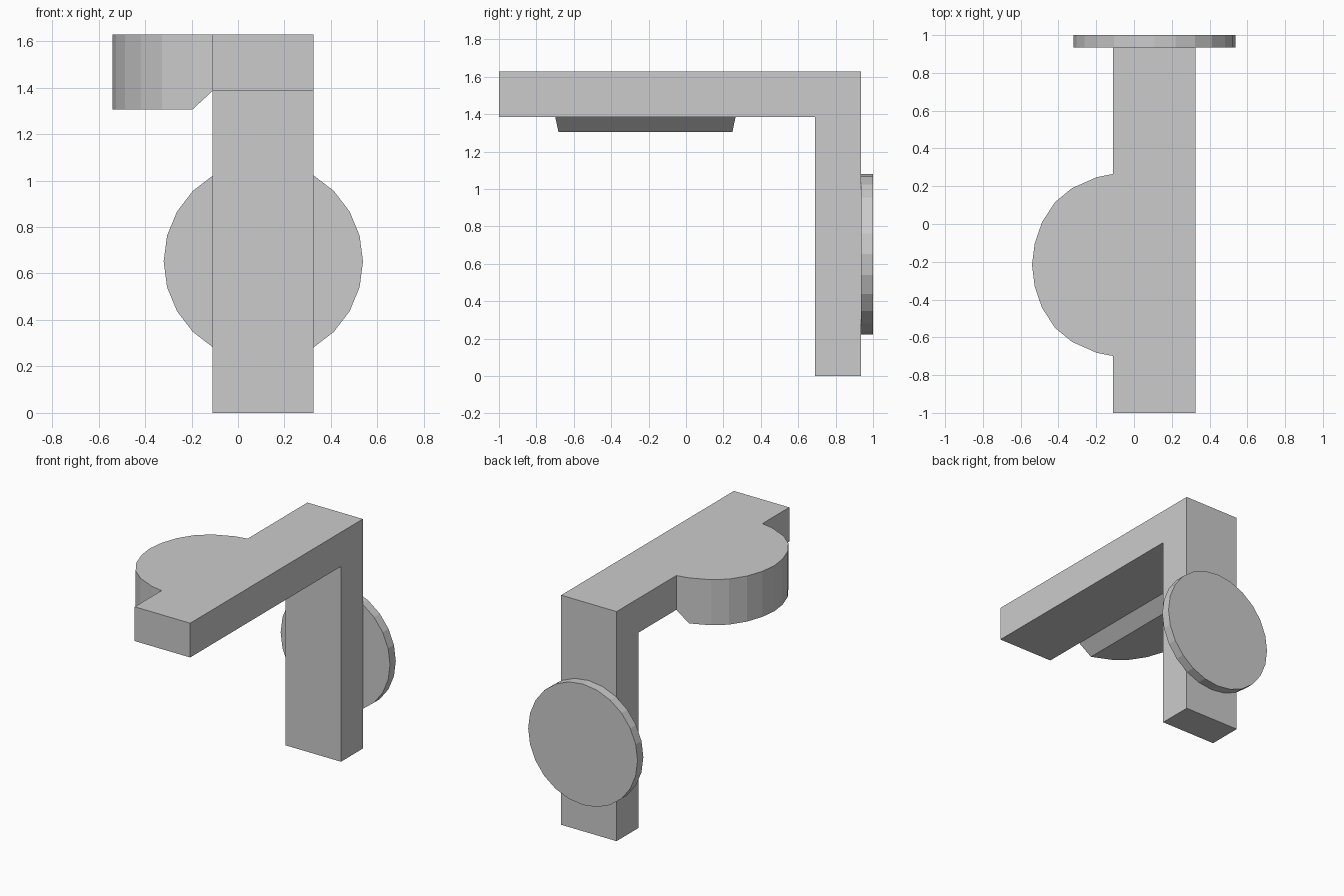
import bpy, bmesh, math

if "Cube" in bpy.data.objects:
    bpy.data.objects.remove(bpy.data.objects["Cube"])


def new_object(name, bm):
    bmesh.ops.recalc_face_normals(bm, faces=bm.faces)
    mesh = bpy.data.meshes.new(name)
    bm.to_mesh(mesh)
    bm.free()
    obj = bpy.data.objects.new(name, mesh)
    bpy.context.collection.objects.link(obj)
    return obj


def loft(name, ring_a, ring_b):
    """Closed solid between two matching rings."""
    bm = bmesh.new()
    a = [bm.verts.new(p) for p in ring_a]
    b = [bm.verts.new(p) for p in ring_b]
    n = len(a)
    for i in range(n):
        j = (i + 1) % n
        bm.faces.new((a[i], a[j], b[j], b[i]))
    bm.faces.new(a)
    bm.faces.new(b)
    return new_object(name, bm)


# L-shaped bracket: top beam and rear post in one profile (y, z)
X0, X1 = -0.11, 0.325
profile = [(-1, 1.628), (-1, 1.385), (0.69, 1.385), (0.69, 0), (0.935, 0), (0.935, 1.628)]
loft("bracket", [(X0, y, z) for y, z in profile], [(X1, y, z) for y, z in profile])

# Round plate on the back of the post
angles = [math.radians(15 * i) for i in range(24)]
rim = [(0.109 + 0.429 * math.cos(t), 0.652 + 0.429 * math.sin(t)) for t in angles]
loft("back_disc", [(x, 0.935, z) for x, z in rim], [(x, 1.0, z) for x, z in rim])

# Half-round side lobe: outline as (x, half width), mirrored about its centre line
CY = -0.217
half = [(-0.197, 0.465), (-0.328, 0.407), (-0.418, 0.333),
        (-0.487, 0.227), (-0.526, 0.113), (-0.54, 0.0)]
outline = [(x, CY + w) for x, w in half] + [(x, CY - w) for x, w in half[-2::-1]]
bm = bmesh.new()
top = [bm.verts.new((x, y, 1.628)) for x, y in outline]
low = [bm.verts.new((x, y, 1.305)) for x, y in outline]
ends = [(bm.verts.new((X0, CY + s * 0.482, 1.628)),
         bm.verts.new((X0, CY + s * 0.482, 1.385))) for s in (1, -1)]
(t0, l0), (t1, l1) = ends
for i in range(len(top) - 1):
    bm.faces.new((top[i], top[i + 1], low[i + 1], low[i]))
bm.faces.new((t0, top[0], low[0], l0))
bm.faces.new((top[-1], t1, l1, low[-1]))
bm.faces.new([t0] + top + [t1])
bm.faces.new(low)
bm.faces.new((l0, low[0], low[-1], l1))   # sloped underside by the beam
bm.faces.new((t0, l0, l1, t1))
new_object("side_lobe", bm)
